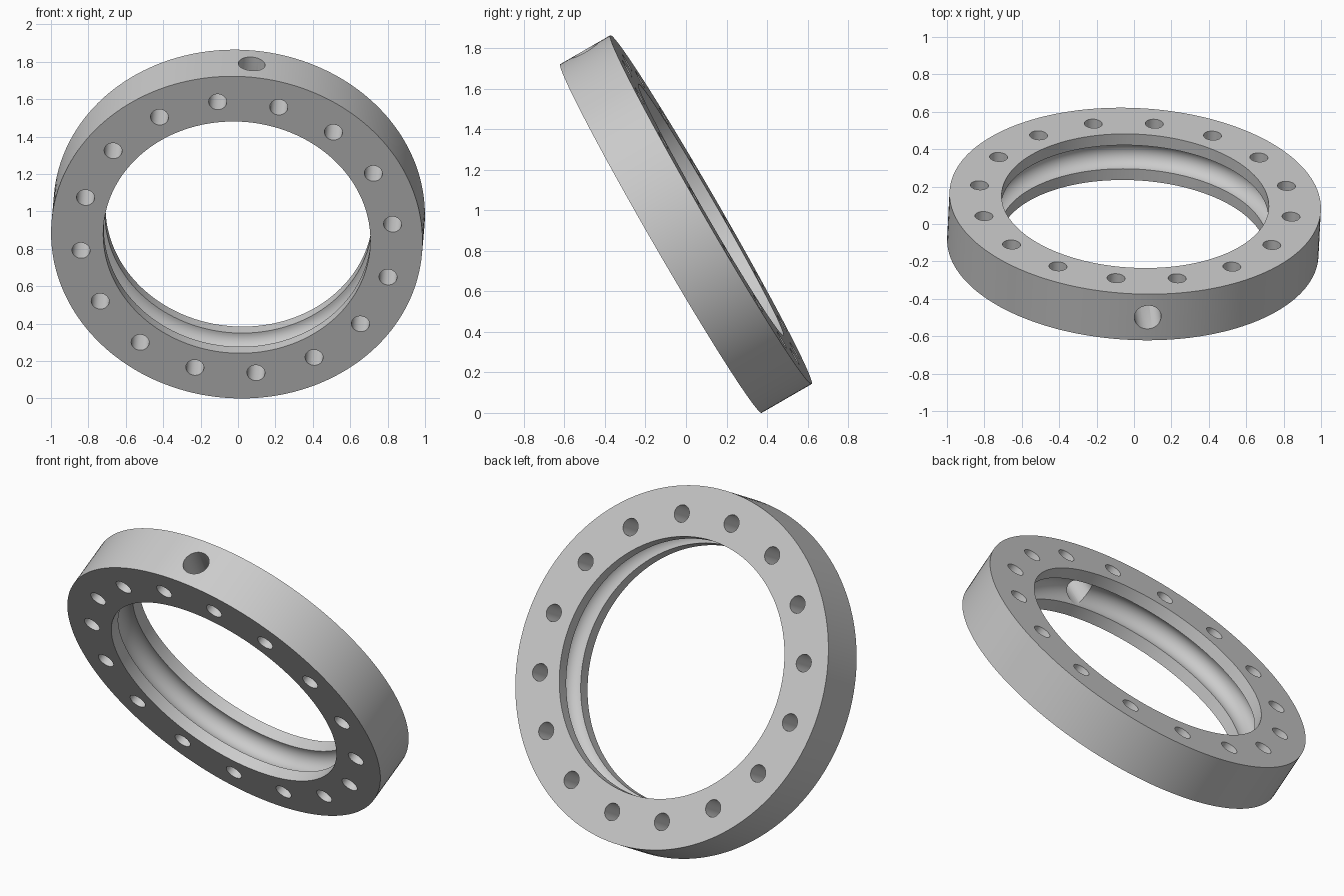
import bpy, bmesh
from math import sin, cos, pi, radians
from mathutils import Matrix, Vector

if "Cube" in bpy.data.objects:
    bpy.data.objects.remove(bpy.data.objects["Cube"], do_unlink=True)

OUTER, INNER, HALF = 0.994, 0.715, 0.1425
GROOVE, PORT, BOLT, BOLT_CIRCLE = 0.073, 0.072, 0.048, 0.84
BOLTS, SEGMENTS = 16, 160
FIRST = radians(7)

steel = bpy.data.materials.new("grey_steel")
steel.use_nodes = True
grey = (0.6, 0.6, 0.6, 1)
steel.diffuse_color = grey
steel.node_tree.nodes["Principled BSDF"].inputs["Base Color"].default_value = grey


def make_object(name, bm):
    bmesh.ops.recalc_face_normals(bm, faces=bm.faces)
    mesh = bpy.data.meshes.new(name)
    bm.to_mesh(mesh)
    bm.free()
    mesh.materials.append(steel)
    obj = bpy.data.objects.new(name, mesh)
    bpy.context.collection.objects.link(obj)
    return obj


def add_rod(bm, radius, depth, matrix):
    bmesh.ops.create_cone(bm, cap_ends=True, segments=48, radius1=radius,
                          radius2=radius, depth=depth, matrix=matrix)


# Ring cross-section with a half-round ball groove in the bore
profile = [(INNER, HALF), (OUTER, HALF), (OUTER, -HALF), (INNER, -HALF)]
arc = 20
profile += [(INNER + GROOVE * cos(a), GROOVE * sin(a))
            for a in (-pi / 2 + pi * i / arc for i in range(arc + 1))]

bm = bmesh.new()
rings = []
for k in range(SEGMENTS):
    t = 2 * pi * k / SEGMENTS
    rings.append([bm.verts.new((r * cos(t), r * sin(t), z)) for r, z in profile])
for k, a in enumerate(rings):
    b = rings[(k + 1) % SEGMENTS]
    for i in range(len(profile)):
        j = (i + 1) % len(profile)
        bm.faces.new((a[i], b[i], b[j], a[j]))
ring = make_object("bearing_ring", bm)

# Bolt holes through the ring, and one radial ball-loading port
bm = bmesh.new()
step = 2 * pi / BOLTS
for k in range(BOLTS):
    t = FIRST + k * step
    add_rod(bm, BOLT, 4 * HALF,
            Matrix.Translation((BOLT_CIRCLE * cos(t), BOLT_CIRCLE * sin(t), 0)))
start, end = INNER - 0.01, OUTER + 0.1
add_rod(bm, PORT, end - start,
        Matrix.Rotation(FIRST + 3.5 * step, 4, 'Z')
        @ Matrix.Translation(((start + end) / 2, 0, 0))
        @ Matrix.Rotation(pi / 2, 4, 'Y'))
cutter = make_object("hole_cutter", bm)
cutter.hide_render = True

cut = ring.modifiers.new("holes", 'BOOLEAN')
cut.operation = 'DIFFERENCE'
cut.solver = 'EXACT'
cut.object = cutter
bpy.ops.object.select_all(action='DESELECT')
bpy.context.view_layer.objects.active = ring
ring.select_set(True)
bpy.ops.object.modifier_apply(modifier=cut.name)
bpy.data.objects.remove(cutter, do_unlink=True)
bpy.ops.object.shade_smooth_by_angle(angle=radians(30))

# Lean the ring back, with a slight turn to the side
axis = -Vector((0.045, cos(pi / 6), sin(pi / 6))).normalized()
up = Vector((0, -sin(pi / 6), cos(pi / 6)))
side = up.cross(axis).normalized()
turn = Matrix((side, up, axis)).transposed().to_4x4()
ring.data.transform(turn)
lowest = min(v.co.z for v in ring.data.vertices)
ring.location.z = -lowest
